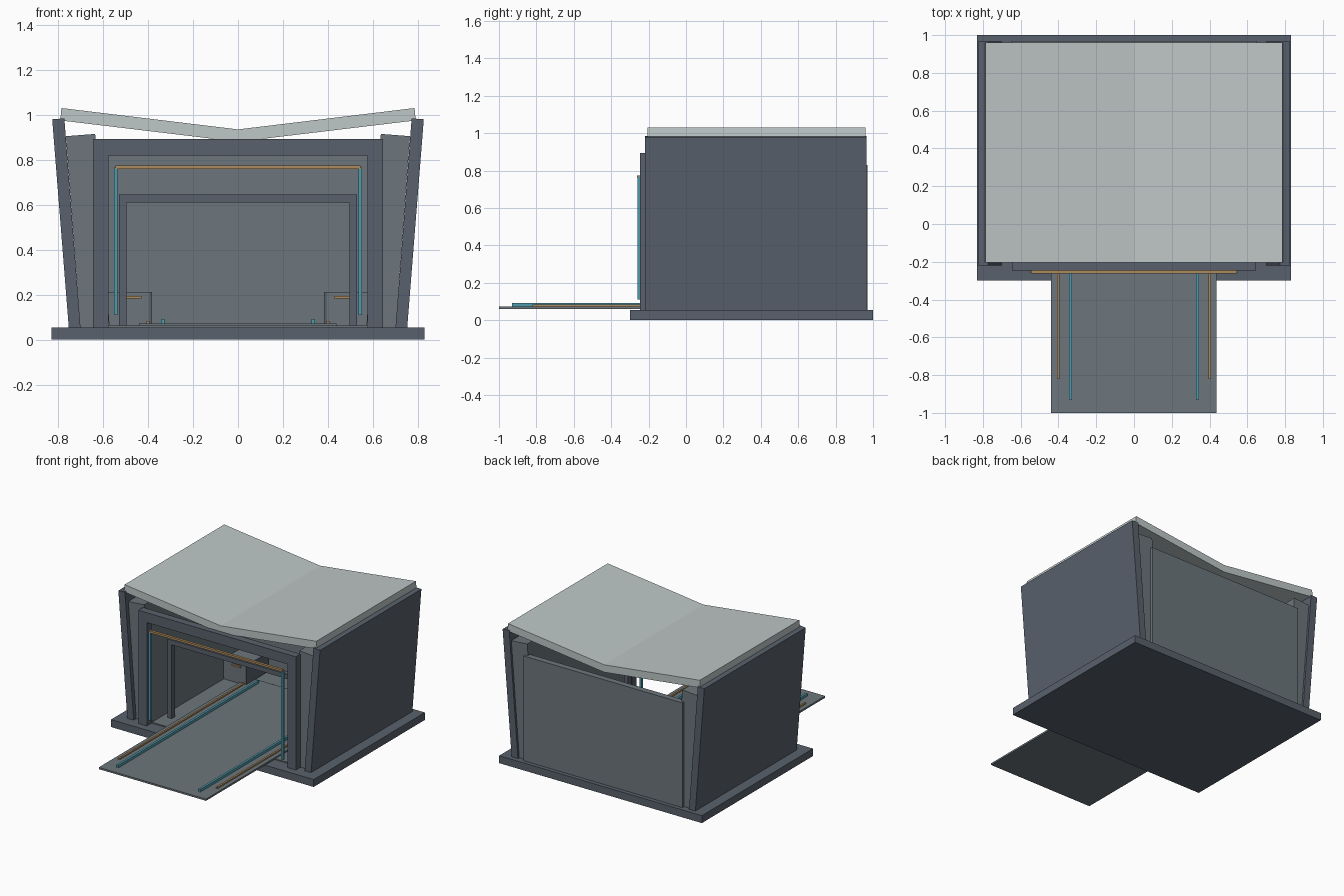
import bpy

if "Cube" in bpy.data.objects:
    bpy.data.objects.remove(bpy.data.objects["Cube"])


def material(name, color):
    m = bpy.data.materials.new(name)
    m.diffuse_color = (*color, 1)
    m.use_nodes = True
    m.node_tree.nodes["Principled BSDF"].inputs["Base Color"].default_value = m.diffuse_color
    return m


SLATE = material("slate", (0.10, 0.12, 0.15))
PANEL = material("panel_grey", (0.15, 0.18, 0.20))
PALE = material("pale_roof", (0.52, 0.57, 0.57))
TEAL = material("teal_light", (0.08, 0.33, 0.42))
AMBER = material("amber_light", (0.42, 0.26, 0.11))


def prism(name, profile, y0, y1, mat):
    """Extrude an (x, z) outline from y0 to y1."""
    n = len(profile)
    area = sum(profile[i][0] * profile[(i + 1) % n][1]
               - profile[(i + 1) % n][0] * profile[i][1] for i in range(n))
    if area < 0:
        profile = profile[::-1]
    verts = [(x, y, z) for y in (y0, y1) for x, z in profile]
    faces = [list(range(n)), list(range(2 * n - 1, n - 1, -1))]
    faces += [[(i + 1) % n, i, i + n, (i + 1) % n + n] for i in range(n)]
    mesh = bpy.data.meshes.new(name)
    mesh.from_pydata(verts, [], faces)
    mesh.materials.append(mat)
    obj = bpy.data.objects.new(name, mesh)
    bpy.context.collection.objects.link(obj)
    return obj


def box(name, x0, x1, y0, y1, z0, z1, mat):
    return prism(name, [(x0, z0), (x1, z0), (x1, z1), (x0, z1)], y0, y1, mat)


def portal(name, outer, inner, z0, top, inner_top, y0, y1, mat):
    return prism(name, [(-outer, z0), (-outer, top), (outer, top), (outer, z0),
                        (inner, z0), (inner, inner_top), (-inner, inner_top),
                        (-inner, z0)], y0, y1, mat)


# Base, interior floor and rear wall
box("base_slab", -0.83, 0.83, -0.30, 1.0, 0, 0.055, SLATE)
box("interior_floor", -0.575, 0.575, -0.19, 0.93, 0.05, 0.063, PANEL)
box("rear_wall", -0.65, 0.65, 0.925, 0.97, 0.055, 0.83, PANEL)

# Folded butterfly roof
prism("roof", [(-0.785, 1.03), (0, 0.935), (0.785, 1.03),
               (0.79, 0.975), (0, 0.88), (-0.79, 0.975)], -0.205, 0.96, PALE)

# Entrance frame and smaller inner frame
portal("entrance_frame", 0.645, 0.575, 0.055, 0.893, 0.82, -0.245, -0.19, SLATE)
portal("inner_frame", 0.53, 0.495, 0.055, 0.645, 0.61, -0.07, -0.03, SLATE)

# Ramp running out through the entrance
box("ramp", -0.44, 0.438, -1.0, 0.75, 0.06, 0.073, PANEL)

# Mirrored parts
for s, side in ((-1, "left"), (1, "right")):
    # Leaning outer wall and thick lining
    prism(side + "_wall", [(s * 0.70, 0.05), (s * 0.752, 0.05),
                           (s * 0.826, 0.98), (s * 0.772, 0.984)],
          -0.22, 0.965, SLATE)
    prism(side + "_wall_lining", [(s * 0.57, 0.05), (s * 0.70, 0.05),
                                  (s * 0.765, 0.905), (s * 0.635, 0.915)],
          -0.19, 0.95, PANEL)
    # Console with edge panel and light
    box(side + "_console", s * 0.575, s * 0.395, 0.65, 0.90, 0.06, 0.21, PANEL)
    box(side + "_console_edge", s * 0.395, s * 0.382, 0.645, 0.90, 0.073, 0.212, SLATE)
    box(side + "_console_light", s * 0.50, s * 0.43, 0.638, 0.652, 0.184, 0.195, AMBER)
    # Guide strips on the ramp and upright light on the entrance
    box(side + "_ramp_guide", s * 0.327, s * 0.343, -0.93, 0.71, 0.073, 0.092, TEAL)
    box(side + "_ramp_edge_strip", s * 0.394, s * 0.407, -0.82, 0.64, 0.071, 0.083, AMBER)
    box(side + "_entrance_light", s * 0.536, s * 0.551, -0.26, -0.243, 0.11, 0.765, TEAL)

# Light bar across the entrance
box("entrance_light_bar", -0.545, 0.545, -0.262, -0.243, 0.76, 0.775, AMBER)
